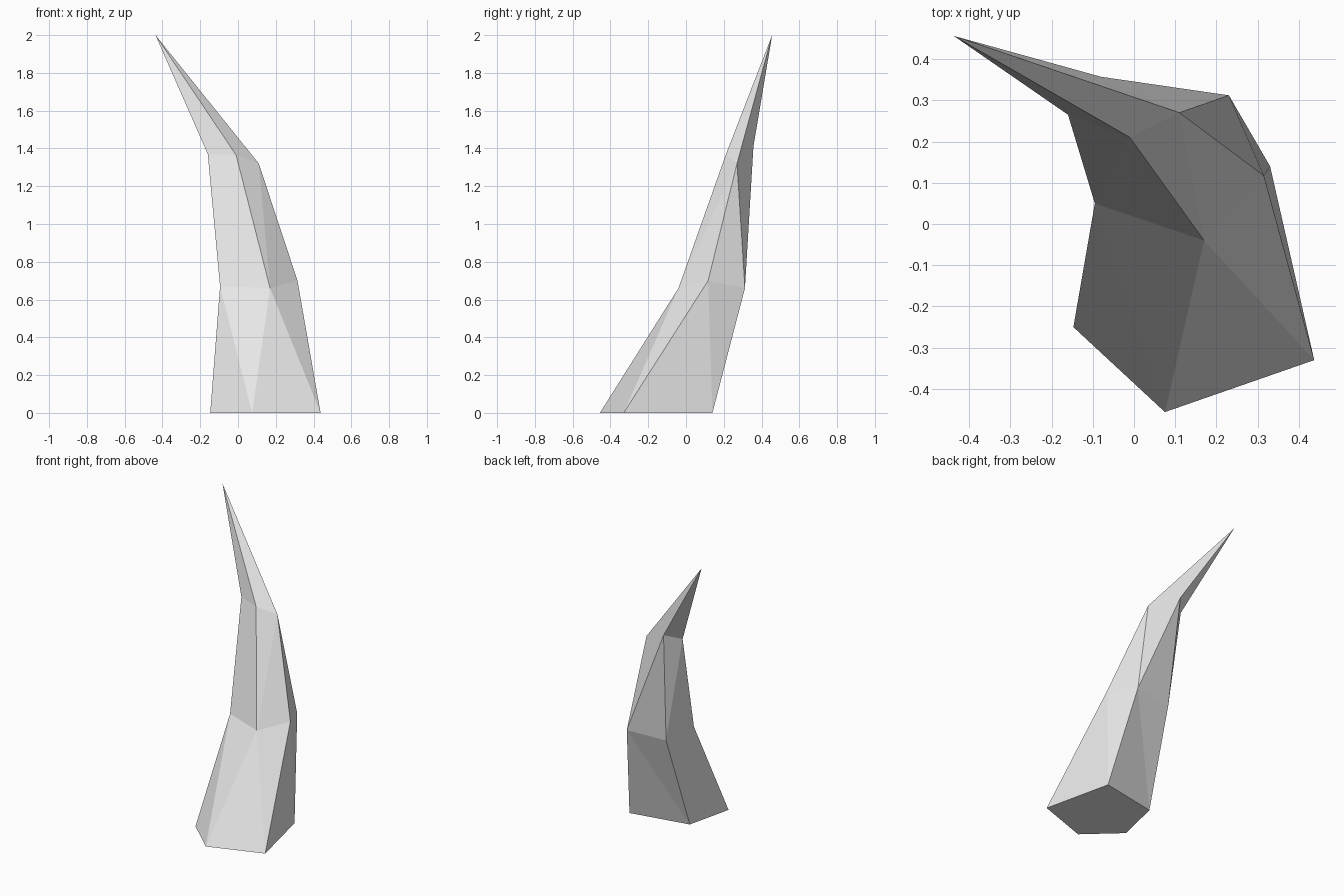
import bpy
import bmesh

cube = bpy.data.objects.get("Cube")
if cube:
    bpy.data.objects.remove(cube, do_unlink=True)

# Single pale grey material
grey = bpy.data.materials.new("pale_grey")
grey.use_nodes = True
colour = (0.8, 0.8, 0.8, 1.0)
grey.diffuse_color = colour
grey.node_tree.nodes["Principled BSDF"].inputs["Base Color"].default_value = colour

# Five-sided cross-sections, counter-clockwise seen from above
base_points = [(-0.147, -0.25, 0), (0.075, -0.456, 0), (0.437, -0.33, 0),
               (0.33, 0.14, 0), (-0.073, 0.063, 0)]
middle_points = [(-0.095, 0.05, 0.67), (0.17, -0.04, 0.66), (0.315, 0.117, 0.70),
                 (0.23, 0.312, 0.66), (-0.045, 0.28, 0.65)]
upper_points = [(-0.16, 0.265, 1.37), (-0.01, 0.21, 1.365),
                (0.11, 0.27, 1.32), (-0.08, 0.357, 1.41)]
tip_point = (-0.437, 0.456, 2.0)

bm = bmesh.new()


def ring(points):
    return [bm.verts.new(p) for p in points]


def add_face(*verts):
    # Collapsed corners leave no face
    if len(set(verts)) == len(verts):
        bm.faces.new(verts)


def bridge(low, high, forward):
    for i in range(len(low)):
        j = (i + 1) % len(low)
        if forward:
            add_face(low[i], low[j], high[j])
            add_face(low[i], high[j], high[i])
        else:
            add_face(low[i], low[j], high[i])
            add_face(low[j], high[j], high[i])


base = ring(base_points)
middle = ring(middle_points)
upper = ring(upper_points)
upper.insert(3, upper[2])  # two ridges merge at the bend
tip = bm.verts.new(tip_point)

# Underside, two bent sections and the pointed end
bm.faces.new(base[::-1])
bridge(base, middle, False)
bridge(middle, upper, True)
for i in range(len(upper)):
    add_face(upper[i], upper[(i + 1) % len(upper)], tip)
bmesh.ops.recalc_face_normals(bm, faces=bm.faces)

mesh = bpy.data.meshes.new("curved_horn")
bm.to_mesh(mesh)
bm.free()
mesh.materials.append(grey)
horn = bpy.data.objects.new("curved_horn", mesh)
bpy.context.collection.objects.link(horn)
